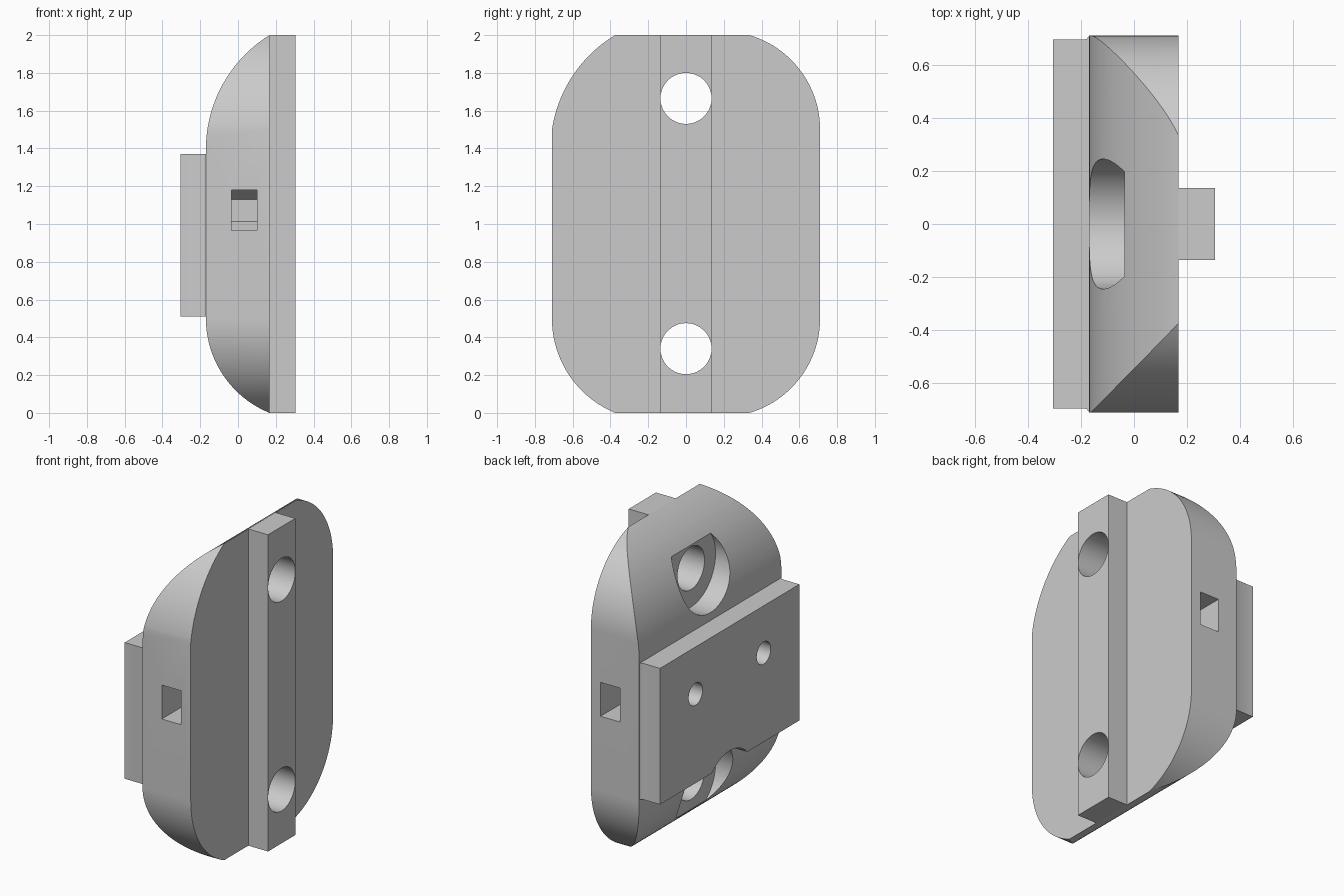
import bpy, bmesh, math

cube = bpy.data.objects.get("Cube")
if cube:
    bpy.data.objects.remove(cube, do_unlink=True)

grey = bpy.data.materials.new("light_grey")
grey.use_nodes = True
GREY = (0.6, 0.6, 0.6, 1)
grey.diffuse_color = GREY
grey.node_tree.nodes["Principled BSDF"].inputs["Base Color"].default_value = GREY


def prism(name, outline, axis, lo, hi):
    """Extrude a closed 2D outline: (y, z) along x, (x, z) along y, (x, y) along z."""
    def place(p, d):
        return {"x": (d, p[0], p[1]), "y": (p[0], d, p[1]), "z": (p[0], p[1], d)}[axis]
    bm = bmesh.new()
    ends = [[bm.verts.new(place(p, d)) for p in outline] for d in (lo, hi)]
    n = len(outline)
    for end in ends:
        bm.faces.new(end)
    for i in range(n):
        j = (i + 1) % n
        bm.faces.new((ends[0][i], ends[0][j], ends[1][j], ends[1][i]))
    bmesh.ops.recalc_face_normals(bm, faces=bm.faces)
    mesh = bpy.data.meshes.new(name)
    bm.to_mesh(mesh)
    bm.free()
    mesh.materials.append(grey)
    obj = bpy.data.objects.new(name, mesh)
    bpy.context.collection.objects.link(obj)
    return obj


def rect(a0, a1, b0, b1):
    return [(a0, b0), (a1, b0), (a1, b1), (a0, b1)]


def ngon(a, b, r, n=64, turn=0.0):
    return [(a + r * math.cos(turn + math.tau * i / n),
             b + r * math.sin(turn + math.tau * i / n)) for i in range(n)]


def combine(target, other, operation):
    mod = target.modifiers.new(operation, "BOOLEAN")
    mod.operation, mod.solver, mod.object = operation, "EXACT", other
    bpy.context.view_layer.objects.active = target
    bpy.ops.object.modifier_apply(modifier=mod.name)
    bpy.data.objects.remove(other, do_unlink=True)


def corner(side, inset, z_start, z_end, clip=0.0, steps=24):
    """Arc rising upright from the side wall to the end; clip trims its start."""
    sgn = -1 if side < 0 else 1
    dz = z_end - z_start
    w = inset + clip
    r = (w * w + dz * dz) / (2 * w)
    top = math.asin(dz / r)
    start = math.acos(1 - clip / r)
    centre = side + sgn * (clip - r)
    zs = 1 if dz > 0 else -1
    top = abs(top)
    pts = []
    for i in range(steps + 1):
        a = start + (top - start) * i / steps
        pts.append((centre + sgn * r * math.cos(a), z_start + zs * r * math.sin(a)))
    return pts


# Main body: rounded outline crossed with a domed side profile
FACE, BACK, HALF = -0.17, 0.167, 0.71
outline = (corner(HALF, 0.375, 0.5, 0) [::-1] + corner(HALF, 0.375, 1.5, 2)
           + corner(-HALF, 0.335, 1.395, 2, 0.0075)[::-1] + corner(-HALF, 0.335, 0.5, 0))
body = prism("mount_body", outline, "x", -0.3, BACK)
dome = ([(0.4, 0), (0.4, 2)] + corner(FACE, BACK - FACE, 1.395, 2)[::-1]
        + corner(FACE, BACK - FACE, 0.5, 0))
combine(body, prism("dome_profile", dome, "y", -1, 1), "INTERSECT")

# Raised plate with flared roots, and rail down the opposite face
half_plate = [(-0.305, 0.695), (-0.187, 0.695), (-0.178, 0.698), (FACE, 0.707), (-0.15, 0.707)]
plate = half_plate + [(x, -y) for x, y in reversed(half_plate)]
combine(body, prism("raised_plate", plate, "z", 0.51, 1.37), "UNION")
combine(body, prism("rail", rect(BACK, 0.305, -0.136, 0.136), "z", 0, 2), "UNION")

# Bolt holes with counterbores
for z in (0.34, 1.665):
    combine(body, prism("bolt_hole", ngon(0, z, 0.135), "x", -1, 1), "DIFFERENCE")
    combine(body, prism("counterbore", ngon(0, z, 0.245), "x", -1, -0.035), "DIFFERENCE")

# Screw holes through the plate, with nut pockets entered from the sides
for s in (-1, 1):
    y, z = s * 0.34, 1.072
    slot = rect(min(y, s), max(y, s), z - 0.107, z + 0.107)
    combine(body, prism("nut_slot", slot, "x", -0.035, 0.1), "DIFFERENCE")
    combine(body, prism("nut_seat", ngon(y, z, 0.115, 6, math.pi / 6), "x", -0.035, 0.1), "DIFFERENCE")
    combine(body, prism("screw_hole", ngon(y, z, 0.07, 40), "x", -1, 0.0), "DIFFERENCE")

bpy.ops.object.select_all(action="DESELECT")
body.select_set(True)
bpy.context.view_layer.objects.active = body
bpy.ops.object.shade_smooth_by_angle(angle=math.radians(20))
